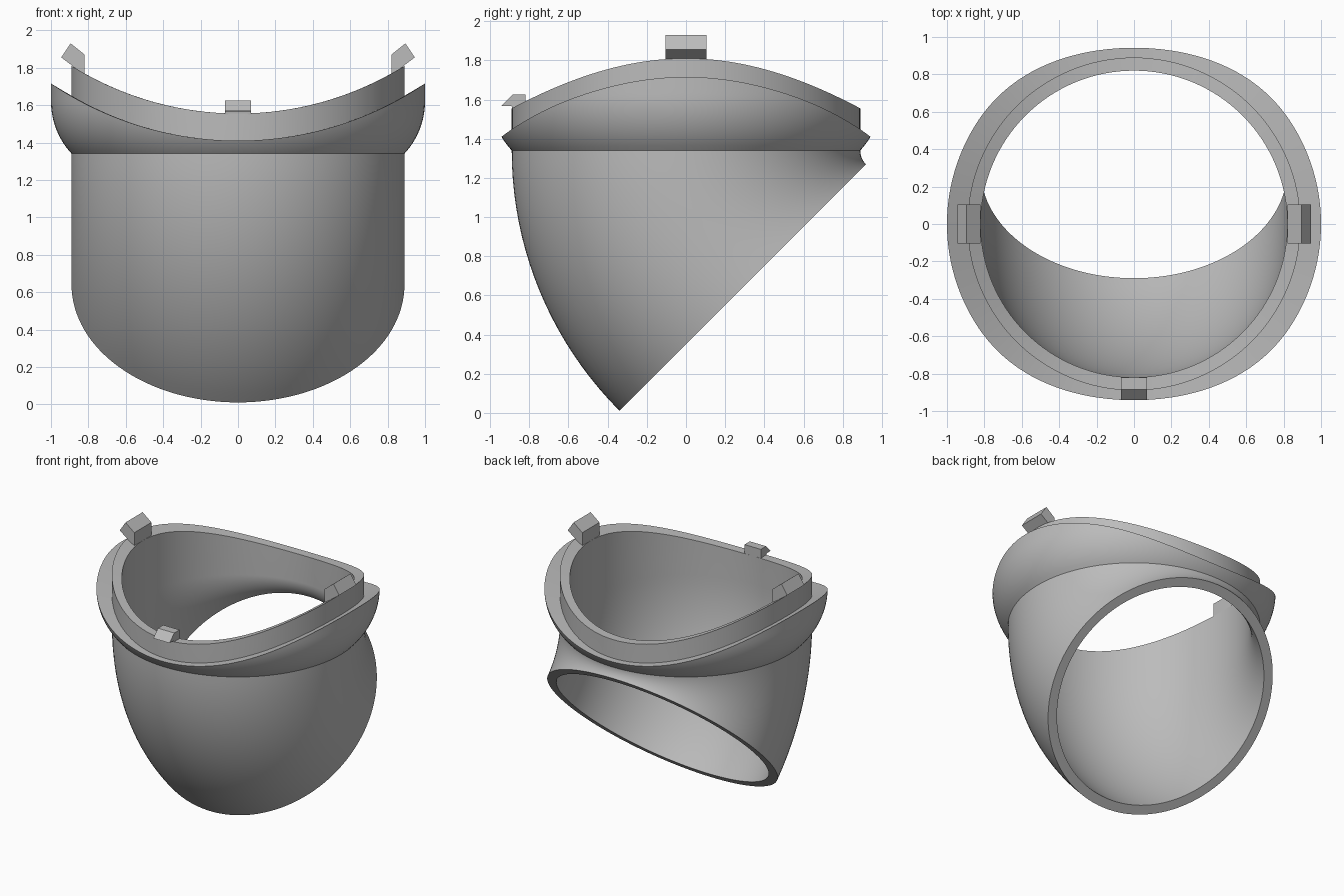
import bpy, bmesh
from math import sin, cos, pi, sqrt, radians
from mathutils import Matrix

if "Cube" in bpy.data.objects:
    bpy.data.objects.remove(bpy.data.objects["Cube"])

OUTER, INNER = 0.89, 0.82       # pipe radii
BEND_Y, BEND_Z = 0.99, 1.34     # axis the elbow turns about
SEGMENTS, BEND_STEPS, ARC_STEPS = 128, 20, 14

grey = bpy.data.materials.new("plain grey")
grey.use_nodes = True
grey.diffuse_color = (0.5, 0.5, 0.5, 1)
grey.node_tree.nodes["Principled BSDF"].inputs["Base Color"].default_value = (0.5, 0.5, 0.5, 1)


def finish(name, bm, smooth=True):
    bmesh.ops.recalc_face_normals(bm, faces=bm.faces)
    mesh = bpy.data.meshes.new(name)
    bm.to_mesh(mesh)
    bm.free()
    mesh.materials.append(grey)
    obj = bpy.data.objects.new(name, mesh)
    bpy.context.collection.objects.link(obj)
    if smooth:
        bpy.ops.object.select_all(action='DESELECT')
        obj.select_set(True)
        bpy.context.view_layer.objects.active = obj
        bpy.ops.object.shade_smooth_by_angle(angle=radians(30))
    return obj


def sweep(name, section):
    """Skin a closed section, given as a function of angle, around the pipe axis."""
    bm = bmesh.new()
    loops = [[bm.verts.new(p) for p in section(2 * pi * i / SEGMENTS)]
             for i in range(SEGMENTS)]
    for i, a in enumerate(loops):
        b = loops[(i + 1) % SEGMENTS]
        for j in range(len(a)):
            k = (j + 1) % len(a)
            bm.faces.new((a[j], a[k], b[k], b[j]))
    return finish(name, bm)


def saddle(x, base, radius):
    """Height of the trough-shaped cut that runs from front to back."""
    return base + radius - sqrt(radius * radius - x * x)


def bend_point(r, t, turn):
    reach = BEND_Y - r * sin(t)
    return (r * cos(t), BEND_Y - reach * cos(turn), BEND_Z - reach * sin(turn))


# Elbow pipe: saddle-cut rim, straight neck and a 45 degree bend
def pipe_section(t):
    turns = [pi / 4 * i / BEND_STEPS for i in range(BEND_STEPS + 1)]
    pts = [(r * cos(t), r * sin(t), saddle(r * cos(t), 1.555, 1.68))
           for r in (INNER, OUTER)]
    pts += [bend_point(OUTER, t, a) for a in turns]
    pts += [bend_point(INNER, t, a) for a in reversed(turns)]
    return pts


sweep("elbow_pipe", pipe_section)


# Saddle flange: rounded underside, top trimmed by the wider saddle
def flange_radius(z):
    dz = min(z - 1.62, 0)
    return 0.59 + sqrt(0.41 ** 2 - dz * dz)


def flange_section(t):
    rim = 1.0
    for _ in range(25):
        top = saddle(rim * cos(t), 1.41, 1.79)
        rim = flange_radius(top)
    heights = [BEND_Z + (top - BEND_Z) * i / ARC_STEPS for i in range(ARC_STEPS + 1)]
    profile = [(flange_radius(z), z) for z in heights]
    profile.append((OUTER - 0.005, saddle(OUTER * cos(t), 1.41, 1.79)))
    profile.append((OUTER - 0.005, BEND_Z))
    return [(r * cos(t), r * sin(t), z) for r, z in profile]


sweep("saddle_flange", flange_section)


# Locating tabs: hooked profiles on the rim, pointing outward
def tab(name, profile, half_width, angle):
    bm = bmesh.new()
    sides = [[bm.verts.new((r, y, z)) for r, z in profile]
             for y in (-half_width, half_width)]
    bm.faces.new(sides[0])
    bm.faces.new(sides[1])
    for i in range(len(profile)):
        k = (i + 1) % len(profile)
        bm.faces.new((sides[0][i], sides[0][k], sides[1][k], sides[1][i]))
    bmesh.ops.rotate(bm, verts=bm.verts, matrix=Matrix.Rotation(angle, 3, 'Z'))
    return finish(name, bm, smooth=False)


side_hook = [(0.82, 1.76), (0.82, 1.87), (0.895, 1.93), (0.945, 1.855), (0.888, 1.812)]
front_hook = [(0.82, 1.55), (0.82, 1.625), (0.885, 1.625), (0.942, 1.568),
              (0.89, 1.566), (0.888, 1.55)]
tab("left_tab", side_hook, 0.105, 0)
tab("right_tab", side_hook, 0.105, pi)
tab("front_tab", front_hook, 0.07, -pi / 2)
